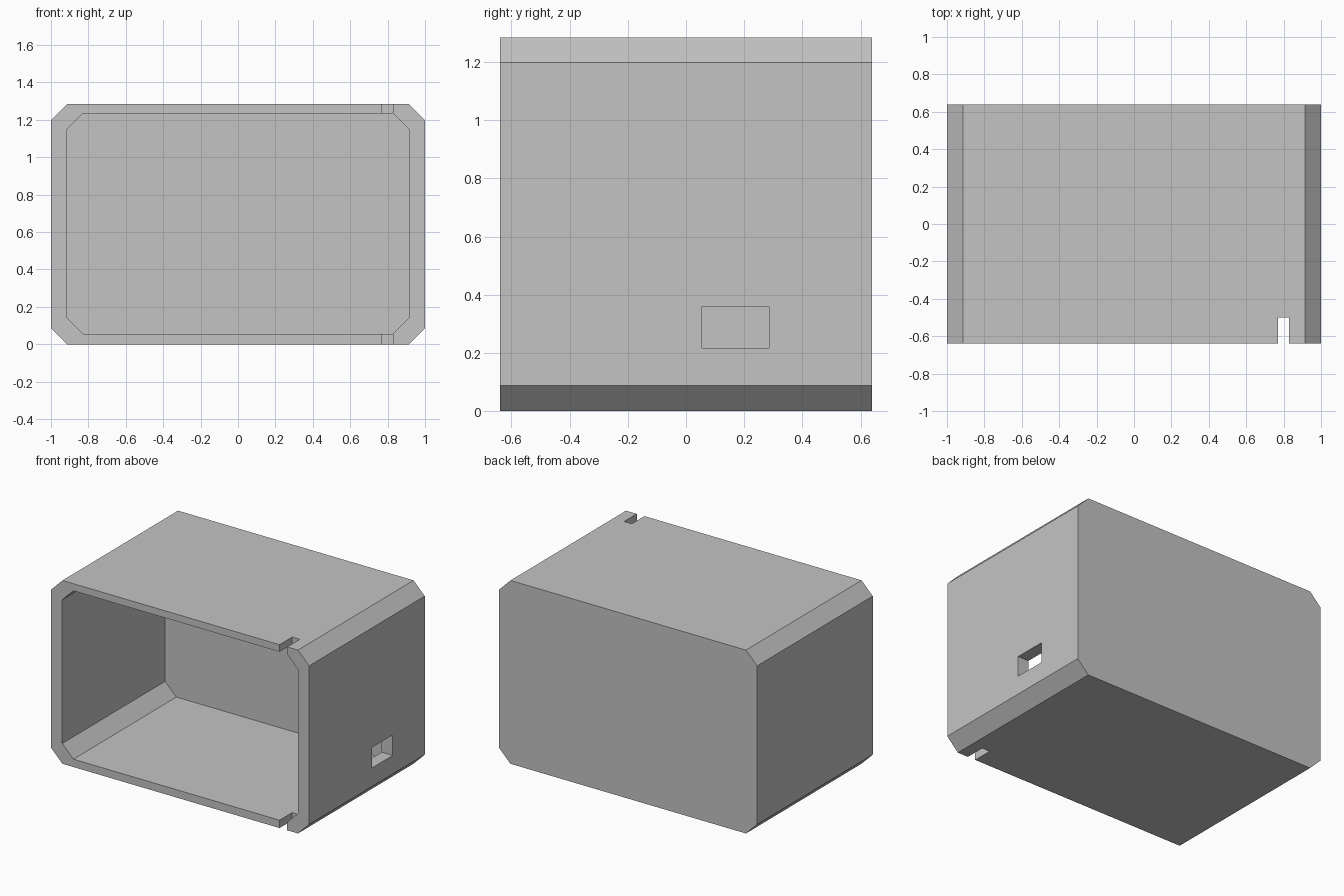
import bpy
import bmesh

default_cube = bpy.data.objects.get("Cube")
if default_cube:
    bpy.data.objects.remove(default_cube, do_unlink=True)

HEIGHT = 1.285
HALF_DEPTH = 0.64

# Single grey material
grey = bpy.data.materials.new("light grey")
grey.use_nodes = True
colour = (0.55, 0.55, 0.55, 1)
grey.diffuse_color = colour
grey.node_tree.nodes["Principled BSDF"].inputs["Base Color"].default_value = colour


def prism(name, half_w, z0, z1, y0, y1, chamfer=0.0):
    """Block along y whose cross-section may have chamfered corners."""
    c = chamfer
    if c:
        profile = [(half_w - c, z0), (half_w, z0 + c), (half_w, z1 - c), (half_w - c, z1)]
    else:
        profile = [(half_w, z0), (half_w, z1)]
    profile += [(-x, z) for x, z in reversed(profile)]
    bm = bmesh.new()
    face = bm.faces.new([bm.verts.new((x, y0, z)) for x, z in profile])
    extruded = bmesh.ops.extrude_face_region(bm, geom=[face])["geom"]
    moved = [v for v in extruded if isinstance(v, bmesh.types.BMVert)]
    bmesh.ops.translate(bm, verts=moved, vec=(0, y1 - y0, 0))
    bmesh.ops.recalc_face_normals(bm, faces=bm.faces)
    mesh = bpy.data.meshes.new(name)
    bm.to_mesh(mesh)
    bm.free()
    mesh.materials.append(grey)
    obj = bpy.data.objects.new(name, mesh)
    bpy.context.collection.objects.link(obj)
    return obj


def cut(target, cutter):
    """Subtract the cutter and remove it."""
    cutter.hide_render = True
    mod = target.modifiers.new("cut", 'BOOLEAN')
    mod.operation = 'DIFFERENCE'
    mod.solver = 'EXACT'
    mod.object = cutter
    bpy.context.view_layer.objects.active = target
    bpy.ops.object.modifier_apply(modifier=mod.name)
    bpy.data.objects.remove(cutter, do_unlink=True)


# Outer shell
enclosure = prism("enclosure", 1.0, 0, HEIGHT, -HALF_DEPTH, HALF_DEPTH, 0.087)

# Cavity open at the front
cut(enclosure, prism("cavity_cutter", 0.915, 0.055, 1.235, -0.9, 0.5, 0.087))

# Notches in the top and bottom front edges
notch = prism("notch_cutter", 0.03, -0.2, HEIGHT + 0.2, -0.9, -0.5)
notch.location.x = 0.8
cut(enclosure, notch)

# Cable port through the left wall
port = prism("port_cutter", 0.15, 0.217, 0.36, 0.055, 0.285)
port.location.x = 0.96
cut(enclosure, port)
